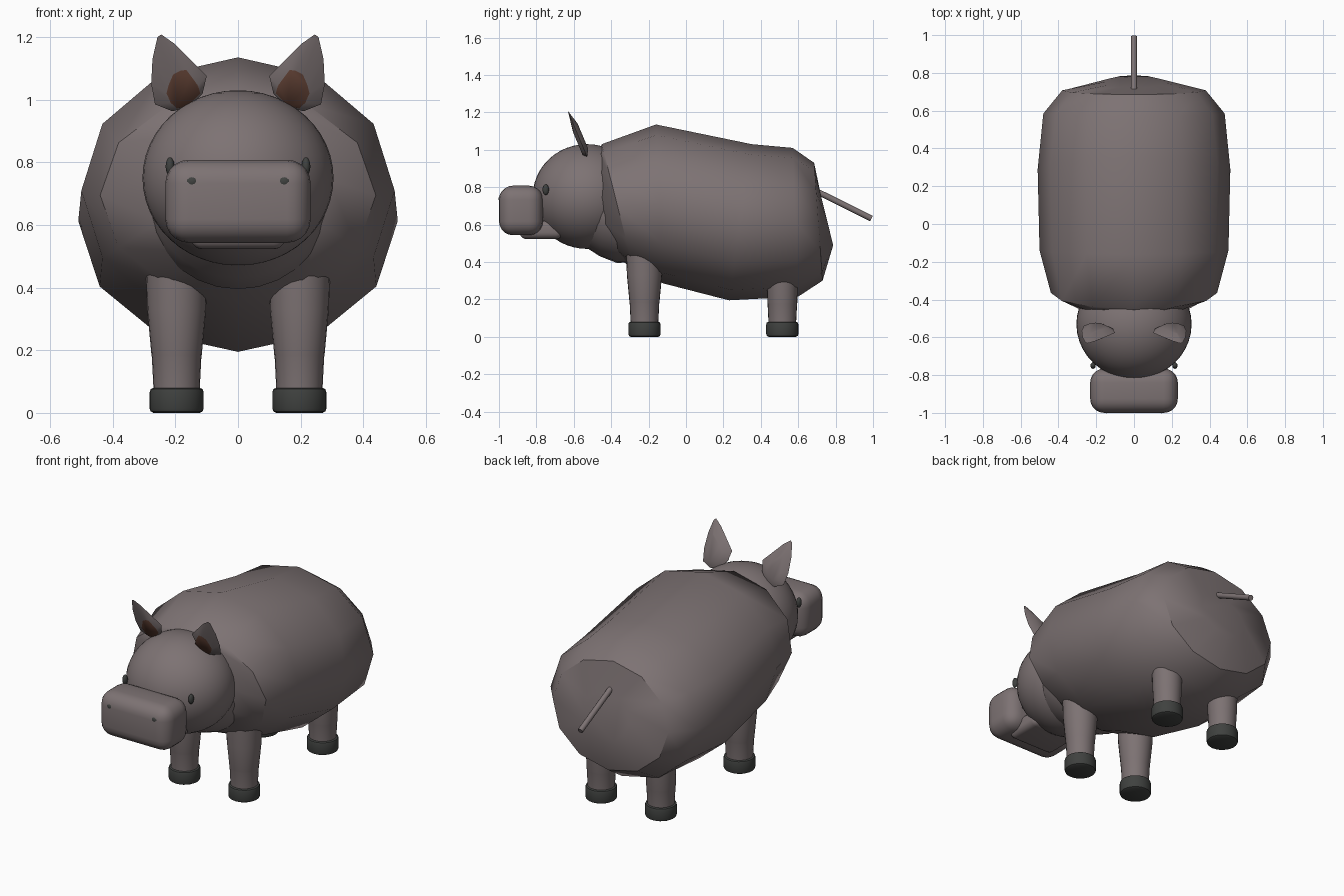
import bpy, bmesh, math
from mathutils import Vector

if "Cube" in bpy.data.objects:
    bpy.data.objects.remove(bpy.data.objects["Cube"])


def material(name, rgb):
    m = bpy.data.materials.new(name)
    m.diffuse_color = (*rgb, 1)
    m.use_nodes = True
    m.node_tree.nodes["Principled BSDF"].inputs["Base Color"].default_value = m.diffuse_color
    return m


HIDE = material("grey_hide", (0.205, 0.17, 0.172))
DARK = material("dark_hoof", (0.05, 0.053, 0.05))
INNER = material("brown_inner_ear", (0.135, 0.06, 0.04))


def finish(name, bm, mats, angle=40):
    bmesh.ops.recalc_face_normals(bm, faces=bm.faces)
    me = bpy.data.meshes.new(name)
    bm.to_mesh(me)
    bm.free()
    ob = bpy.data.objects.new(name, me)
    bpy.context.collection.objects.link(ob)
    for m in mats:
        me.materials.append(m)
    bpy.ops.object.select_all(action='DESELECT')
    ob.select_set(True)
    bpy.context.view_layer.objects.active = ob
    bpy.ops.object.shade_smooth_by_angle(angle=math.radians(angle))
    return ob


def skin(bm, rings):
    """Join matching vertex rings with quads."""
    n = len(rings[0])
    for a, b in zip(rings, rings[1:]):
        for i in range(n):
            j = (i + 1) % n
            bm.faces.new((a[i], a[j], b[j], b[i]))


def barrel(name, stations, sides, angle):
    """Loft of tilted ellipses: (top y, top z, bottom y, bottom z, half width)."""
    bm = bmesh.new()
    rings = []
    for ty, tz, by, bz, w in stations:
        ring = []
        for i in range(sides):
            a = 2 * math.pi * i / sides
            t = (1 + math.cos(a)) / 2
            ring.append(bm.verts.new((w * math.sin(a), by + (ty - by) * t, bz + (tz - bz) * t)))
        rings.append(ring)
    skin(bm, rings)
    bm.faces.new(rings[0])
    bm.faces.new(rings[-1])
    return finish(name, bm, [HIDE], angle)


def lathe(name, loc, profile, mat, sides=24):
    """Upright turned part from (radius, z) pairs."""
    bm = bmesh.new()
    rings = [[bm.verts.new((loc[0] + r * math.cos(2 * math.pi * i / sides),
                            loc[1] + r * math.sin(2 * math.pi * i / sides), z))
              for i in range(sides)] for r, z in profile]
    skin(bm, rings)
    bm.faces.new(rings[0])
    bm.faces.new(rings[-1])
    return finish(name, bm, [mat])


def ball(name, loc, size, mat, seg=32, rings=20):
    bm = bmesh.new()
    bmesh.ops.create_uvsphere(bm, u_segments=seg, v_segments=rings, radius=1)
    for v in bm.verts:
        v.co = Vector(loc) + Vector([c * s for c, s in zip(v.co, size)])
    return finish(name, bm, [mat])


def rounded_box(name, lo, hi, bevel):
    bm = bmesh.new()
    bmesh.ops.create_cube(bm, size=1)
    for v in bm.verts:
        v.co = Vector([l + (c + 0.5) * (h - l) for c, l, h in zip(v.co, lo, hi)])
    bmesh.ops.bevel(bm, geom=bm.edges[:], offset=bevel, segments=5, profile=0.5, affect='EDGES')
    return finish(name, bm, [HIDE])


# Torso and neck
barrel("body", [(-0.46, 1.01, -0.44, 0.48, 0.29), (-0.45, 1.03, -0.28, 0.36, 0.44),
                (-0.16, 1.135, -0.12, 0.285, 0.50), (0.35, 1.03, 0.23, 0.195, 0.51),
                (0.57, 1.01, 0.60, 0.215, 0.48), (0.685, 0.93, 0.73, 0.30, 0.38),
                (0.72, 0.76, 0.787, 0.49, 0.15)], 12, 40)
barrel("neck", [(-0.45, 0.94, -0.53, 0.475, 0.26), (-0.40, 0.97, -0.46, 0.43, 0.285),
                (-0.35, 0.98, -0.37, 0.395, 0.295), (-0.2, 0.98, -0.22, 0.40, 0.29)], 28, 40)

# Head, muzzle and jaw
ball("head", (0, -0.53, 0.75), (0.305, 0.29, 0.28), HIDE, 40, 24)
rounded_box("muzzle", (-0.232, -1.0, 0.543), (0.232, -0.765, 0.808), 0.075)
rounded_box("lower_jaw", (-0.15, -0.89, 0.523), (0.15, -0.66, 0.62), 0.035)

# Ear outline and inner patch as matching (x, z) points
OUTLINE = [(0.245, 1.208), (0.205, 1.18), (0.15, 1.125), (0.10, 1.075), (0.113, 1.02),
           (0.155, 0.975), (0.21, 0.963), (0.265, 0.985), (0.277, 1.05), (0.273, 1.13), (0.257, 1.2)]
PATCH = [(0.185, 1.092), (0.165, 1.095), (0.15, 1.075), (0.128, 1.045), (0.12, 1.02),
         (0.16, 0.98), (0.195, 0.972), (0.215, 0.99), (0.228, 1.02), (0.222, 1.045), (0.207, 1.08)]


def ear(side, name):
    bm = bmesh.new()

    def ring(pts, off):
        return [bm.verts.new((side * x, -0.532 - 0.42 * (z - 0.97) + off, z)) for x, z in pts]
    cx, cz = 0.2, 1.055
    back = [(cx + (x - cx) * 0.55, cz + (z - cz) * 0.55) for x, z in OUTLINE]
    rim = ring(OUTLINE, 0)
    front = ring(PATCH, -0.02)
    rear = ring(back, 0.024)
    skin(bm, [front, rim, rear])
    bm.faces.new(rear)
    bm.faces.new(front).material_index = 1
    finish(name, bm, [HIDE, INNER], 60)


# Paired parts
for s, tag in ((-1, "left"), (1, "right")):
    ear(s, tag + "_ear")
    ball(tag + "_eye", (s * 0.217, -0.75, 0.787), (0.014, 0.017, 0.029), DARK, 16, 10)
    ball(tag + "_nostril", (s * 0.147, -0.988, 0.738), (0.023, 0.014, 0.019), DARK, 16, 10)
    for pos, y, top, r in (("front", -0.222, 0.5, 0.10), ("rear", 0.515, 0.38, 0.09)):
        at = (s * 0.196, y)
        lathe(f"{tag}_{pos}_leg", at, [(0.073, 0.06), (0.079, 0.178), (0.08, 0.182),
                                       (r - 0.006, 0.33), (r, top)], HIDE)
        lathe(f"{tag}_{pos}_hoof", at, [(0.074, 0.0), (0.083, 0.005), (0.086, 0.014),
                                        (0.086, 0.066), (0.083, 0.076), (0.074, 0.08)], DARK)

# Tail
a, b = Vector((0, 0.70, 0.777)), Vector((0, 0.992, 0.632))
bm = bmesh.new()
bmesh.ops.create_cone(bm, cap_ends=True, segments=12, radius1=0.016, radius2=0.016, depth=(b - a).length)
bmesh.ops.transform(bm, matrix=(b - a).to_track_quat('Z', 'Y').to_matrix().to_4x4(), verts=bm.verts)
bmesh.ops.translate(bm, vec=(a + b) / 2, verts=bm.verts)
finish("tail", bm, [HIDE])
